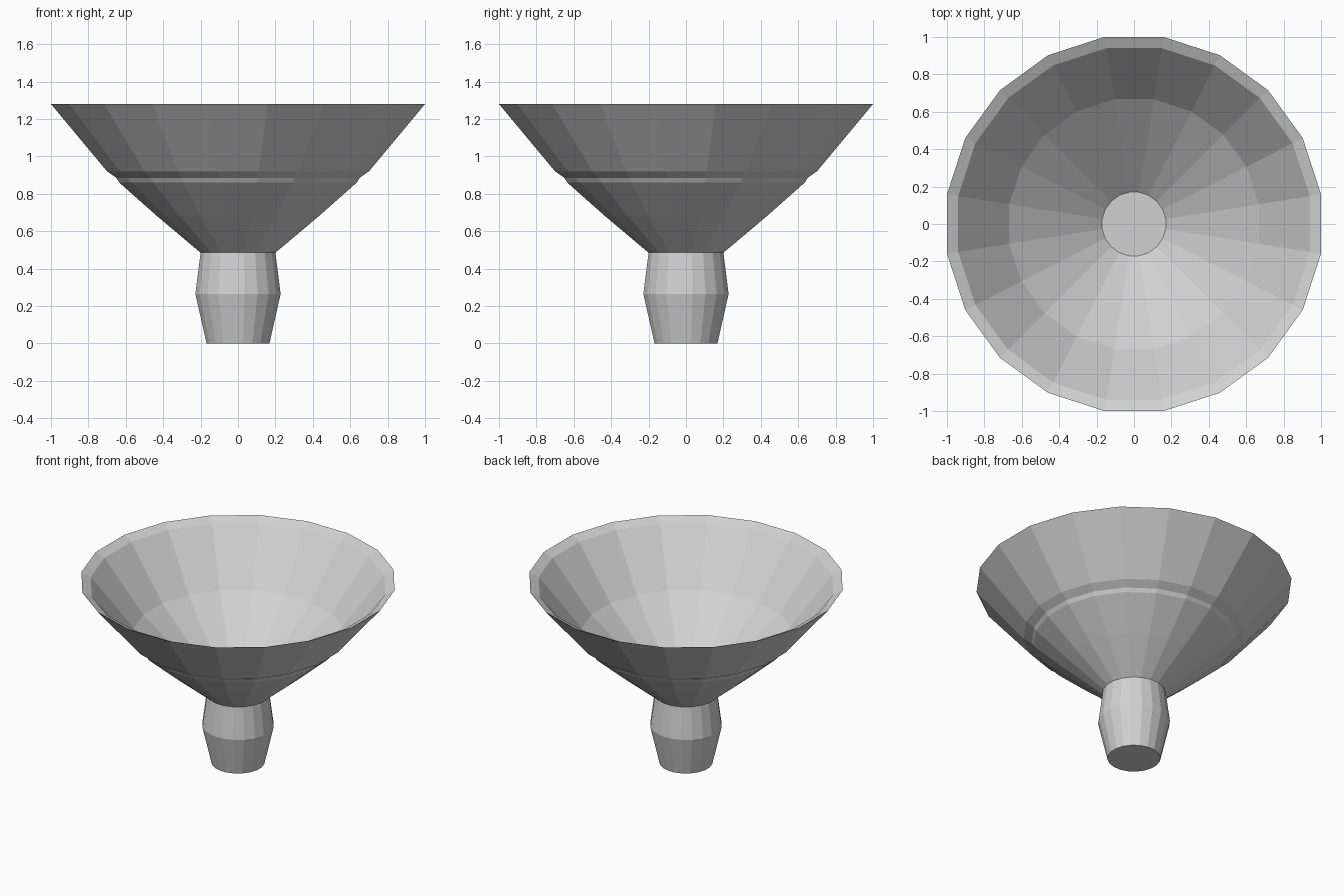
import bpy
import bmesh
import math

default = bpy.data.objects.get("Cube")
if default:
    bpy.data.objects.remove(default, do_unlink=True)

SIDES = 20
FLAT = math.cos(math.pi / SIDES)  # profile radii are measured to the flats


def make_material(name, color):
    mat = bpy.data.materials.new(name)
    mat.use_nodes = True
    mat.diffuse_color = color
    mat.node_tree.nodes["Principled BSDF"].inputs["Base Color"].default_value = color
    return mat


def lathe(name, profile, mat):
    """Turn a (radius, height) profile into a closed faceted solid."""
    bm = bmesh.new()
    rings = []
    for radius, z in profile:
        ring = []
        for i in range(SIDES):
            a = 2 * math.pi * (i + 0.5) / SIDES
            r = radius / FLAT
            ring.append(bm.verts.new((r * math.cos(a), r * math.sin(a), z)))
        rings.append(ring)
    for low, high in zip(rings, rings[1:]):
        for i in range(SIDES):
            j = (i + 1) % SIDES
            bm.faces.new((low[i], low[j], high[j], high[i]))
    bm.faces.new(list(reversed(rings[0])))
    bm.faces.new(rings[-1])
    bmesh.ops.recalc_face_normals(bm, faces=bm.faces)
    mesh = bpy.data.meshes.new(name)
    bm.to_mesh(mesh)
    bm.free()
    mesh.materials.append(mat)
    obj = bpy.data.objects.new(name, mesh)
    bpy.context.collection.objects.link(obj)
    return obj


grey = make_material("light_grey", (0.64, 0.64, 0.64, 1))

# Bulged stem under the bowl
lathe("stem", [(0.168, 0), (0.228, 0.265), (0.2, 0.485)], grey)

# Bowl: outer wall with a small step, bevelled rim, inner wall, flat floor
outer = [(0.2, 0.485), (0.432, 0.68), (0.635, 0.86), (0.65, 0.885),
         (0.70, 0.92), (1.0, 1.28)]
inner = [(0.94, 1.25), (0.667, 0.905), (0.17, 0.492)]
lathe("bowl", outer + inner, grey)
